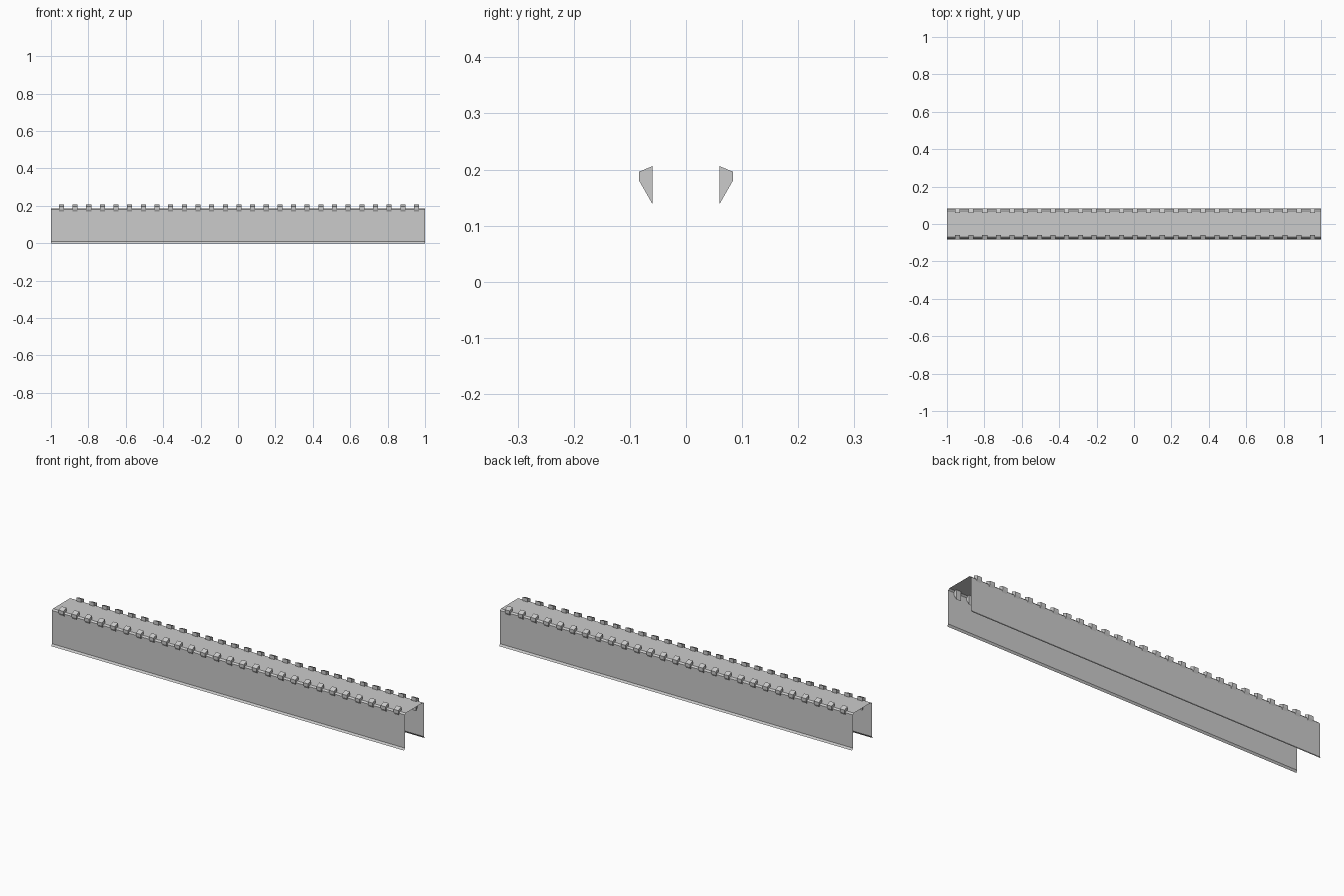
import bpy, bmesh

cube = bpy.data.objects.get("Cube")
if cube:
    bpy.data.objects.remove(cube, do_unlink=True)

# Single plain grey
grey = bpy.data.materials.new("plain_grey")
grey.use_nodes = True
grey.diffuse_color = (0.6, 0.6, 0.6, 1)
grey.node_tree.nodes["Principled BSDF"].inputs["Base Color"].default_value = (0.6, 0.6, 0.6, 1)


def extrude_profile(name, profile, x0, x1, closed):
    """Sweep a (y, z) profile along x; closed profiles become capped solids."""
    bm = bmesh.new()
    a = [bm.verts.new((x0, y, z)) for y, z in profile]
    b = [bm.verts.new((x1, y, z)) for y, z in profile]
    n = len(profile)
    for i in range(n if closed else n - 1):
        j = (i + 1) % n
        bm.faces.new((a[i], a[j], b[j], b[i]))
    if closed:
        bm.faces.new(a)
        bm.faces.new(b[::-1])
    bmesh.ops.recalc_face_normals(bm, faces=bm.faces)
    # Open sheets keep their top face pointing up
    if not closed:
        top = max(bm.faces, key=lambda f: f.calc_center_median().z)
        top.normal_update()
        if top.normal.z < 0:
            bmesh.ops.reverse_faces(bm, faces=bm.faces)
    mesh = bpy.data.meshes.new(name)
    bm.to_mesh(mesh)
    bm.free()
    mesh.materials.append(grey)
    obj = bpy.data.objects.new(name, mesh)
    bpy.context.collection.objects.link(obj)
    return obj


# Thin folded channel: flared hem, wall, beveled shoulder, flat top
half = [(0.084, 0), (0.077, 0.01), (0.077, 0.18), (0.07, 0.187)]
channel = half + [(-y, z) for y, z in reversed(half)]
extrude_profile("channel_sheet", channel, -1, 1, False)

# Rows of wedge-shaped clips along both top edges
COUNT, FIRST, STEP, WIDTH = 27, -0.944, 0.073, 0.027
clip = [(0.06, 0.206), (0.084, 0.196), (0.084, 0.181), (0.06, 0.139)]
for side, label in ((-1, "front"), (1, "back")):
    profile = [(side * y, z) for y, z in clip]
    row = extrude_profile(label + "_clips", profile,
                          FIRST - WIDTH / 2, FIRST + WIDTH / 2, True)
    array = row.modifiers.new("repeat", 'ARRAY')
    array.count = COUNT
    array.use_relative_offset = False
    array.use_constant_offset = True
    array.constant_offset_displace = (STEP, 0, 0)
